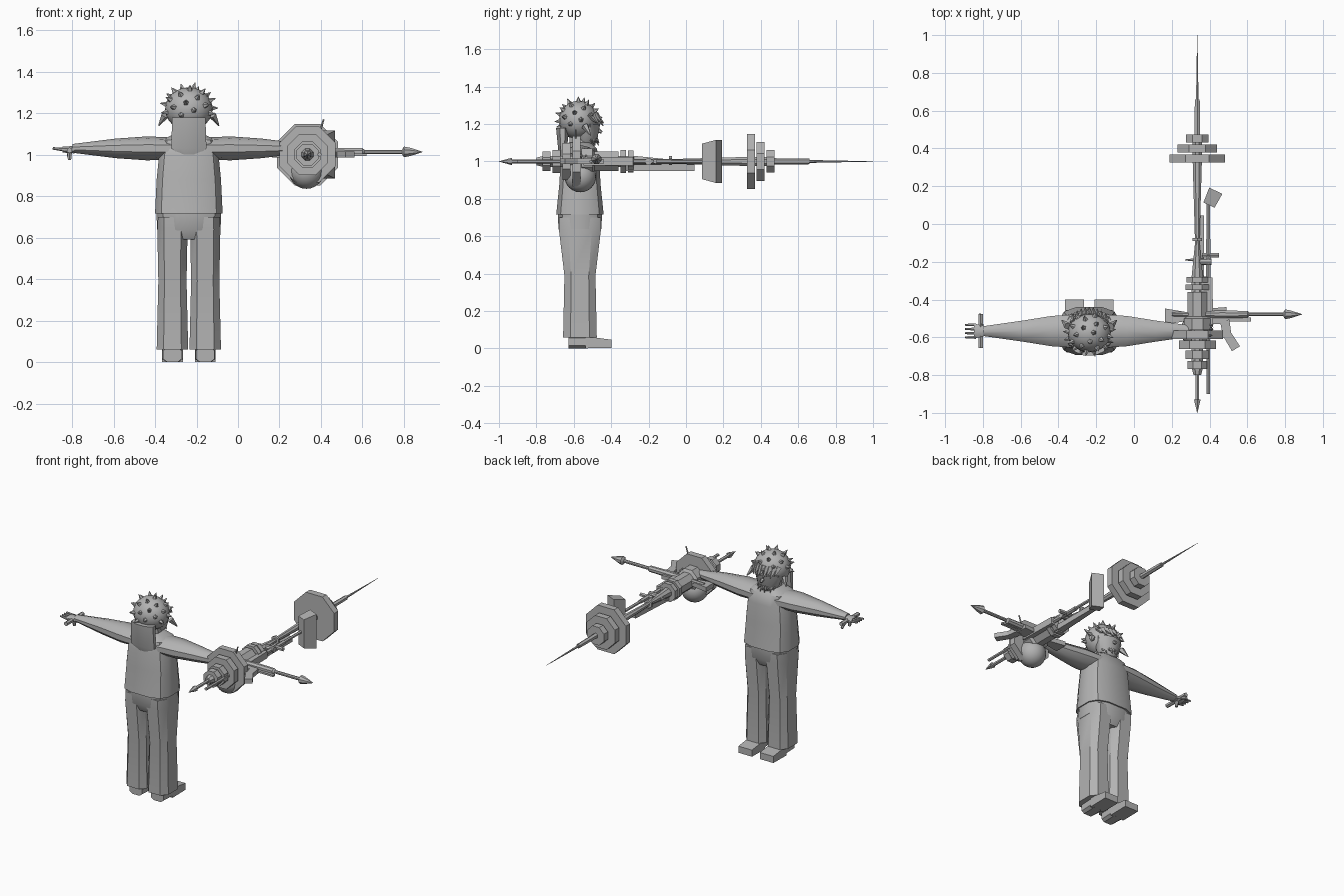
import bpy, bmesh, math
from mathutils import Vector

if "Cube" in bpy.data.objects:
    bpy.data.objects.remove(bpy.data.objects["Cube"])

TONE = (0.45, 0.45, 0.45, 1)
grey = bpy.data.materials.new("plain grey")
grey.use_nodes = True
grey.diffuse_color = TONE
grey.node_tree.nodes["Principled BSDF"].inputs["Base Color"].default_value = TONE


def finish(name, bm, angle=35):
    """Turn a bmesh into a named, shaded object."""
    bmesh.ops.recalc_face_normals(bm, faces=bm.faces)
    mesh = bpy.data.meshes.new(name)
    bm.to_mesh(mesh)
    bm.free()
    mesh.materials.append(grey)
    part = bpy.data.objects.new(name, mesh)
    bpy.context.collection.objects.link(part)
    bpy.ops.object.select_all(action="DESELECT")
    part.select_set(True)
    bpy.context.view_layer.objects.active = part
    bpy.ops.object.shade_smooth_by_angle(angle=math.radians(angle))


def loft(name, axis, centre, rings, sides=8, power=1.0, angle=35):
    """Skin rings of (distance along axis, half width, half depth); a low power is boxy."""
    bm = bmesh.new()
    loops = []
    fit = math.cos(math.pi / sides) ** power
    for along, wide, deep in rings:
        loop = []
        for i in range(sides):
            turn = math.tau * (i + 0.5) / sides
            c, s = math.cos(turn), math.sin(turn)
            u = wide * math.copysign(abs(c) ** power, c) / fit
            v = deep * math.copysign(abs(s) ** power, s) / fit
            spot = {"x": (along, u, v), "y": (u, along, v), "z": (u, v, along)}[axis]
            loop.append(bm.verts.new(Vector(centre) + Vector(spot)))
        loops.append(loop)
    for low, high in zip(loops, loops[1:]):
        for i in range(sides):
            bm.faces.new((low[i - 1], low[i], high[i], high[i - 1]))
    bm.faces.new(loops[0])
    bm.faces.new(loops[-1])
    finish(name, bm, angle)


def turned(name, axis, centre, profile, angle=35):
    """Eight-sided turned part from (distance, radius) pairs."""
    loft(name, axis, centre, [(along, radius, radius) for along, radius in profile], angle=angle)


def rod(name, start, end, radius, tip=None, sides=6):
    """Straight rod or cone between two points."""
    bm = bmesh.new()
    start, end = Vector(start), Vector(end)
    bmesh.ops.create_cone(bm, cap_ends=True, segments=sides, radius1=radius,
                          radius2=radius if tip is None else tip, depth=(end - start).length)
    matrix = (end - start).to_track_quat("Z", "Y").to_matrix().to_4x4()
    matrix.translation = (start + end) / 2
    bm.transform(matrix)
    finish(name, bm)


def plank(name, start, end, wide, wide_end, thick, thick_end=None):
    """Level tapered bar between two points, sized by width and thickness at each end."""
    bm = bmesh.new()
    start, end = Vector(start), Vector(end)
    across = (end - start).cross(Vector((0, 0, 1))).normalized() / 2
    for point, width, height in ((start, wide, thick), (end, wide_end, thick_end or thick)):
        for side in (-1, 1):
            for up in (-1, 1):
                bm.verts.new(point + across * width * side + Vector((0, 0, up * height / 2)))
    bmesh.ops.convex_hull(bm, input=bm.verts)
    bmesh.ops.dissolve_limit(bm, angle_limit=0.02, verts=bm.verts, edges=bm.edges)
    finish(name, bm, angle=5)


def ball(name, centre, radius, widen=1.0):
    bm = bmesh.new()
    bmesh.ops.create_uvsphere(bm, u_segments=20, v_segments=12, radius=radius)
    for v in bm.verts:
        v.co.x *= widen
        v.co += Vector(centre)
    finish(name, bm, angle=60)


def discs(name, axis_point, start, direction, radii, thick=0.043, pitch=0.053):
    """Row of flat octagonal discs, one for each radius."""
    for i, radius in enumerate(radii):
        near = start + direction * i * pitch
        turned(name, "y", axis_point, [(near, radius), (near + direction * thick, radius)], angle=5)


MID, SPINE = -0.237, -0.567
BODY = Vector((MID, SPINE, 0))
AXIS = Vector((0.335, 0, 1))

# Shirt and hips
loft("torso", "z", BODY, [(0.715, 0.163, 0.127), (0.88, 0.155, 0.11), (1, 0.143, 0.104),
                          (1.07, 0.128, 0.09), (1.1, 0.07, 0.06)], sides=12, power=0.65)
loft("hips", "z", BODY, [(0.59, 0.11, 0.09), (0.64, 0.153, 0.115), (0.72, 0.156, 0.118)],
     sides=12, power=0.7)

for side, word in ((-1, "right"), (1, "left")):
    # Trouser leg and shoe
    hip = BODY + Vector((side * 0.079, 0, 0))
    loft(word + "_leg", "z", hip, [(0.06, 0.076, 0.09), (0.39, 0.068, 0.083),
                                   (0.64, 0.073, 0.113), (0.7, 0.07, 0.113)], power=0.65)
    sole = hip + Vector((0, 0, 0.035))
    loft(word + "_shoe", "y", sole, [(-0.06, 0.045, 0.034), (0.04, 0.05, 0.034)], power=0.6)
    plank(word + "_toe", sole + Vector((0, 0.03, -0.002)), sole + Vector((0, 0.168, -0.01)),
          0.1, 0.1, 0.064, 0.044)

    # Arm, palm, fingers and thumb
    shoulder = BODY + Vector((0, 0, 1.03))
    loft(word + "_arm", "x", shoulder,
         [(side * reach, deep, tall) for reach, deep, tall in
          ((0.08, 0.088, 0.05), (0.2, 0.08, 0.055), (0.35, 0.056, 0.045), (0.56, 0.026, 0.02))], sides=10)
    wrist = shoulder + Vector((side * 0.55, 0, -0.006))
    loft(word + "_palm", "x", wrist, [(0, 0.025, 0.018), (side * 0.06, 0.04, 0.014)])
    for i in range(4):
        knuckle = wrist + Vector((side * 0.05, (i - 1.5) * 0.022, 0))
        rod(word + "_finger", knuckle, knuckle + Vector((side * 0.056, 0, 0.006)), 0.009, 0.006)
    rod(word + "_thumb", wrist + Vector((side * 0.02, 0.03, 0)),
        wrist + Vector((side * 0.03, 0.09, -0.03)), 0.012, 0.008)

# Bracelet bar and hanging claw at the free hand
bracelet = BODY + Vector((-0.575, 0, 1.02))
reach = Vector((0, 0.09, 0))
rod("bracelet_bar", bracelet - reach, bracelet + reach, 0.014)
rod("bracelet_claw", bracelet, bracelet - Vector((0, 0, 0.045)), 0.015, 0.009)

# Neck, face and nose
loft("neck", "z", BODY, [(1.06, 0.06, 0.055), (1.16, 0.055, 0.055)])
loft("face", "z", BODY + Vector((0, 0.035, 0)), [(1.08, 0.04, 0.04), (1.12, 0.07, 0.055),
                                                 (1.2, 0.09, 0.07)], sides=10)
rod("nose", (MID, -0.49, 1.18), (MID, -0.45, 1.155), 0.018, 0.008)

# Spiked cap, with the spikes spread evenly and none over the face
head = BODY + Vector((0, -0.008, 1.22))
ball("cap", head, 0.104, widen=1.1)
COUNT = 30
for i in range(COUNT):
    height = 1 - 1.35 * (i + 0.5) / COUNT
    turn = i * math.pi * (3 - math.sqrt(5))
    level = math.sqrt(1 - height * height)
    out = Vector((level * math.cos(turn) * 1.1, level * math.sin(turn), height))
    if out.y < 0.3 or height > 0.1:
        rod("cap_spike", head + out * 0.098, head + out * 0.13, 0.016, 0.001, sides=5)

# Hair flap down the back, side locks, fringe and beard
loft("hair_flap", "z", (MID, -0.66, 0), [(1, 0.045, 0.012), (1.03, 0.085, 0.02), (1.18, 0.08, 0.035)])
for side in (-1, 1):
    temple = head + Vector((side * 0.115, 0.035, -0.03))
    rod("side_lock", temple, temple + Vector((side * 0.03, 0.03, -0.05)), 0.02, 0.003, sides=5)
LOCKS = 9
for i in range(LOCKS):
    spread = 2 * i / (LOCKS - 1) - 1
    drop = 0.015 * (i % 2)
    brow = head + Vector((spread * 0.085, 0.09 - 0.035 * spread ** 2, 0.03))
    rod("fringe_lock", brow, brow + Vector((0, 0.045, -0.045 - drop)), 0.02, 0.002, sides=4)
    chin = brow + Vector((-spread * 0.025, -0.01, -0.1))
    rod("beard_lock", chin, chin + Vector((0, 0.03, -0.05 - drop)), 0.015, 0.002, sides=4)

# Long weapon: octagonal discs on a tapering shaft, with an orb hung below
discs("far_disc", AXIS, 0.325, 1, (0.148, 0.104, 0.06))
discs("near_disc", AXIS, -0.565, -1, (0.135, 0.098, 0.062, 0.052))
discs("middle_disc", AXIS, -0.28, -1, (0.058, 0.062), thick=0.03, pitch=0.04)
turned("weapon_sleeve", "y", AXIS, [(-0.56, 0.07), (-0.5, 0.07), (-0.49, 0.052), (-0.36, 0.052)], angle=5)
turned("weapon_core", "y", AXIS, [(-0.8, 0.02), (-0.76, 0.03), (-0.28, 0.03), (-0.1, 0.012),
                                  (0.32, 0.024), (0.47, 0.024)])
rod("near_blade", AXIS - Vector((0, 0.93, 0)), AXIS - Vector((0, 1, 0)), 0.02, 0.001)
rod("near_rod", AXIS - Vector((0, 0.94, 0)), AXIS - Vector((0, 0.7, 0)), 0.011)
rod("far_rod", AXIS + Vector((0, 0.4, 0)), AXIS + Vector((0, 0.66, 0)), 0.018, 0.015)
rod("far_needle", AXIS + Vector((0, 0.65, 0)), AXIS + Vector((0, 1, 0)), 0.008, 0.001)
rod("weapon_collar", AXIS - Vector((0, 0.09, 0)), AXIS - Vector((0, 0.075, 0)), 0.03)
rod("side_spur", AXIS - Vector((0, 0.19, 0)), AXIS - Vector((0.065, 0.19, 0)), 0.012, 0.003)
ball("weapon_orb", (0.33, -0.565, 0.92), 0.085)

# Gun: receiver, stock, curved magazine and sight
plank("receiver", (0.345, -0.32, 0.967), (0.355, 0.045, 0.967), 0.05, 0.03, 0.035)
plank("receiver_side", (0.36, -0.54, 1), (0.39, -0.28, 1), 0.12, 0.05, 0.045)
plank("gun_body", (0.29, -0.49, 1), (0.49, -0.485, 1), 0.07, 0.09, 0.025)
plank("stock", (0.165, -0.49, 1), (0.3, -0.49, 1), 0.085, 0.04, 0.03)
plank("magazine_top", (0.48, -0.51, 1), (0.495, -0.6, 1), 0.05, 0.045, 0.03)
plank("magazine_end", (0.49, -0.58, 1), (0.54, -0.66, 1), 0.045, 0.05, 0.03)
rod("sight", (0.36, -0.165, 1), (0.45, -0.165, 1), 0.013)
rod("sight_dial", (0.33, -0.2, 1), (0.41, -0.2, 1), 0.019, sides=10)

# Hammer beside the shaft
rod("hammer_handle", (0.393, -0.9, 1), (0.393, 0.11, 1), 0.01)
rod("hammer_grip", (0.393, -0.36, 1), (0.393, -0.08, 1), 0.014)
plank("hammer_head", (0.397, 0.1, 1), (0.433, 0.176, 1), 0.065, 0.077, 0.19, 0.23)

# Spear lying across the long weapon, and a pin on the near disc
SPEAR = Vector((0, -0.478, 1.013))
turned("cross_spear", "x", SPEAR, [(0.2, 0.01), (0.46, 0.02), (0.6, 0.018), (0.61, 0.01), (0.79, 0.01),
                                   (0.8, 0.026), (0.83, 0.02), (0.89, 0.001)])
plank("spear_vane", (0.46, -0.5, 1), (0.62, -0.505, 1), 0.03, 0.02, 0.012)
rod("disc_pin", (0.385, -0.59, 1.08), (0.413, -0.59, 1.17), 0.007, 0.004)
